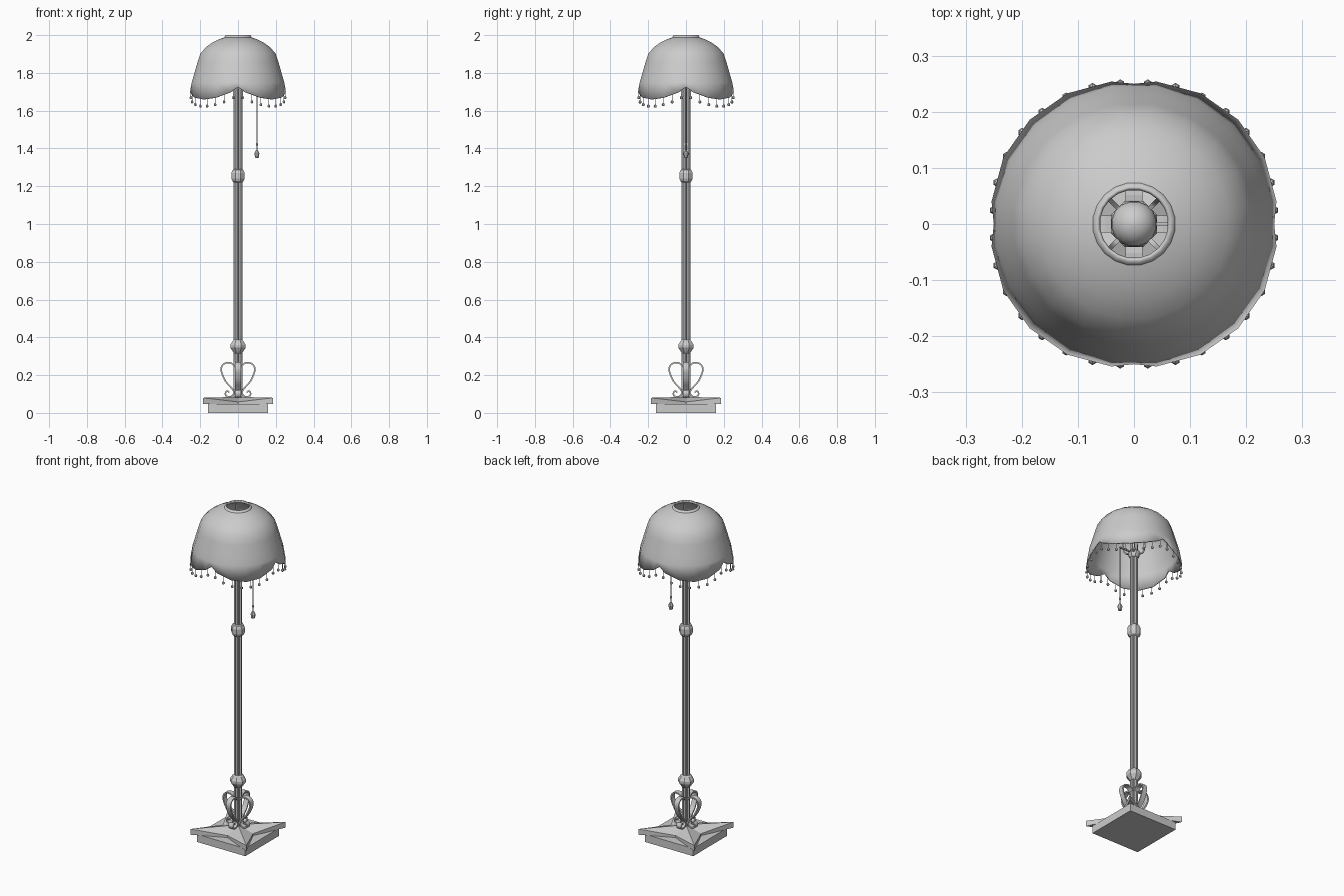
import bpy, bmesh
from math import sin, cos, pi, radians
from mathutils import Vector

if "Cube" in bpy.data.objects:
    bpy.data.objects.remove(bpy.data.objects["Cube"])


def make(name, verts, faces, smooth=False):
    me = bpy.data.meshes.new(name)
    me.from_pydata(verts, [], faces)
    bm = bmesh.new()
    bm.from_mesh(me)
    bmesh.ops.recalc_face_normals(bm, faces=bm.faces)
    bm.to_mesh(me)
    bm.free()
    ob = bpy.data.objects.new(name, me)
    bpy.context.collection.objects.link(ob)
    if smooth:
        bpy.ops.object.select_all(action='DESELECT')
        ob.select_set(True)
        bpy.context.view_layer.objects.active = ob
        bpy.ops.object.shade_smooth_by_angle(angle=radians(40))
    return ob


def skin(rings, cap=True):
    """Bridge equal closed rings into one tube."""
    n = len(rings[0])
    verts = [v for r in rings for v in r]
    faces = [(i * n + j, i * n + (j + 1) % n, (i + 1) * n + (j + 1) % n, (i + 1) * n + j)
             for i in range(len(rings) - 1) for j in range(n)]
    if cap:
        faces += [tuple(range(n)), tuple(range((len(rings) - 1) * n, len(rings) * n))]
    return verts, faces


def lathe(name, profile, n, x=0, y=0, smooth=False):
    rings = [[(x + r * cos((j + .5) * 2 * pi / n), y + r * sin((j + .5) * 2 * pi / n), z)
              for j in range(n)] for r, z in profile]
    return make(name, *skin(rings), smooth)


def smooth_path(pts, steps=3):
    """Catmull-Rom resampling of a short list of (r, z) points."""
    p = [Vector(q) for q in [pts[0]] + pts + [pts[-1]]]
    out = []
    for i in range(1, len(p) - 2):
        a, b, c, d = p[i - 1:i + 3]
        for s in range(steps):
            t = s / steps
            out.append(.5 * (2 * b + (c - a) * t + (2 * a - 5 * b + 4 * c - d) * t * t
                             + (3 * b - a - 3 * c + d) * t ** 3))
    return out + [p[-1]]


def strap(name, path, angle, width, thick):
    """Flat bar following an (r, z) path in the vertical plane at the given angle."""
    u, w = Vector((cos(angle), sin(angle), 0)), Vector((-sin(angle), cos(angle), 0))
    rings = []
    for i, p in enumerate(path):
        t = (path[min(i + 1, len(path) - 1)] - path[max(i - 1, 0)]).normalized()
        nrm = Vector((-t.y, t.x)) * thick / 2
        ring = []
        for s, q in ((-1, p + nrm), (1, p + nrm), (1, p - nrm), (-1, p - nrm)):
            ring.append(u * q.x + w * s * width / 2 + Vector((0, 0, q.y)))
        rings.append(ring)
    return make(name, *skin(rings))


# Square foot
h = .16
make("base_block", *skin([[(-h, -h, z), (h, -h, z), (h, h, z), (-h, h, z)] for z in (0, .046)]))

# Four-pointed plate with ridges to its corners and dipped sides
corner, mid = .185, .10
outline = []
for k in range(4):
    a = k * pi / 2
    outline += [(mid * cos(a), mid * sin(a), .058),
                (corner * 2 ** .5 * cos(a + pi / 4), corner * 2 ** .5 * sin(a + pi / 4), .08)]
verts = [(x, y, .046) for x, y, z in outline] + outline + [(0, 0, .085)]
faces = [tuple(range(8))]
for j in range(8):
    k = (j + 1) % 8
    faces += [(j, k, k + 8, j + 8), (j + 8, k + 8, 16)]
make("star_plate", verts, faces)

# Fluted pole
rings = [[((.023 if j % 2 else .017) * cos(j * pi / 8 + pi / 8),
           (.023 if j % 2 else .017) * sin(j * pi / 8 + pi / 8), z) for j in range(16)]
         for z in (.07, 1.73)]
make("pole", *skin(rings))

# Pole collars
lathe("lower_collar", [(.022, .315), (.03, .325), (.044, .345), (.044, .36), (.03, .382), (.022, .388)], 8)
lathe("upper_collar", [(.022, 1.22), (.032, 1.227), (.038, 1.242), (.038, 1.27), (.03, 1.287), (.022, 1.29)], 8)

# Four scroll brackets around the foot of the pole
scroll = [(.018, .245), (.035, .262), (.06, .265), (.083, .252), (.088, .22), (.066, .168),
          (.033, .13), (.021, .105), (.038, .086), (.06, .088), (.067, .103), (.058, .116),
          (.047, .108)]
for k in range(4):
    strap(f"scroll_{k}", smooth_path(scroll), k * pi / 2, .03, .008)

# Socket and bulb
lathe("socket", [(.024, 1.715), (.032, 1.73), (.032, 1.75), (.022, 1.76), (.022, 1.80)], 8)
lathe("bulb", [(.018, 1.80)] + [(.041 * cos(a), 1.86 + .041 * sin(a))
      for a in (radians(d) for d in range(-60, 90, 15))] + [(.002, 1.901)], 16, smooth=True)

# Shade holder arms
for k in range(4):
    strap(f"shade_arm_{k}", smooth_path([(.028, 1.74), (.05, 1.75), (.06, 1.80), (.064, 1.98)]),
          k * pi / 2 + pi / 4, .008, .006)


# Scalloped shade: twenty sides plus a point on each axis
def rim_z(a):
    return 1.725 - .065 * abs(sin(2 * a)) ** .75


angles = sorted([(9 + 18 * j, 1) for j in range(20)] + [(90 * j, cos(radians(9))) for j in range(4)])
profile = [(.067, 2.0), (.074, 1.987), (.10, 1.979), (.135, 1.962), (.17, 1.938), (.202, 1.902),
           (.216, 1.86), (.236, 1.79), (.248, 1.75)]
rings = []
for r, z in profile:
    rings.append([(r * m * cos(radians(d)), r * m * sin(radians(d)), z) for d, m in angles])
rings.append([((.253 + (1.725 - rim_z(radians(d))) * .15) * m * cos(radians(d)),
               (.253 + (1.725 - rim_z(radians(d))) * .15) * m * sin(radians(d)),
               rim_z(radians(d))) for d, m in angles])
shade = make("shade", *skin(rings, cap=False), smooth=True)
side = shade.data.polygons[len(angles) * 7]
if side.normal.x * side.center.x + side.normal.y * side.center.y < 0:
    shade.data.flip_normals()
mod = shade.modifiers.new("thickness", 'SOLIDIFY')
mod.thickness = .007
mod.offset = -1

# Beaded fringe along the rim
for k in range(32):
    a = (k + .5) * 2 * pi / 32
    z = rim_z(a)
    r = .248 + (1.725 - z) * .15
    lathe(f"fringe_{k}", [(.0015, z + .004), (.0015, z - .028), (.006, z - .031), (.008, z - .037),
                          (.006, z - .043), (.002, z - .045)], 6, r * cos(a), r * sin(a))

# Pull chain on a short arm
strap("chain_arm", [Vector((.02, 1.745)), Vector((.102, 1.745))], 0, .008, .008)
lathe("pull_chain", [(.0025, 1.745), (.0025, 1.385)], 6, .1)
lathe("chain_bead", [(.003, 1.43), (.006, 1.425), (.006, 1.418), (.003, 1.413)], 6, .1)
lathe("chain_pull", [(.004, 1.392), (.009, 1.385), (.014, 1.375), (.011, 1.352), (.007, 1.349)], 8, .1)
